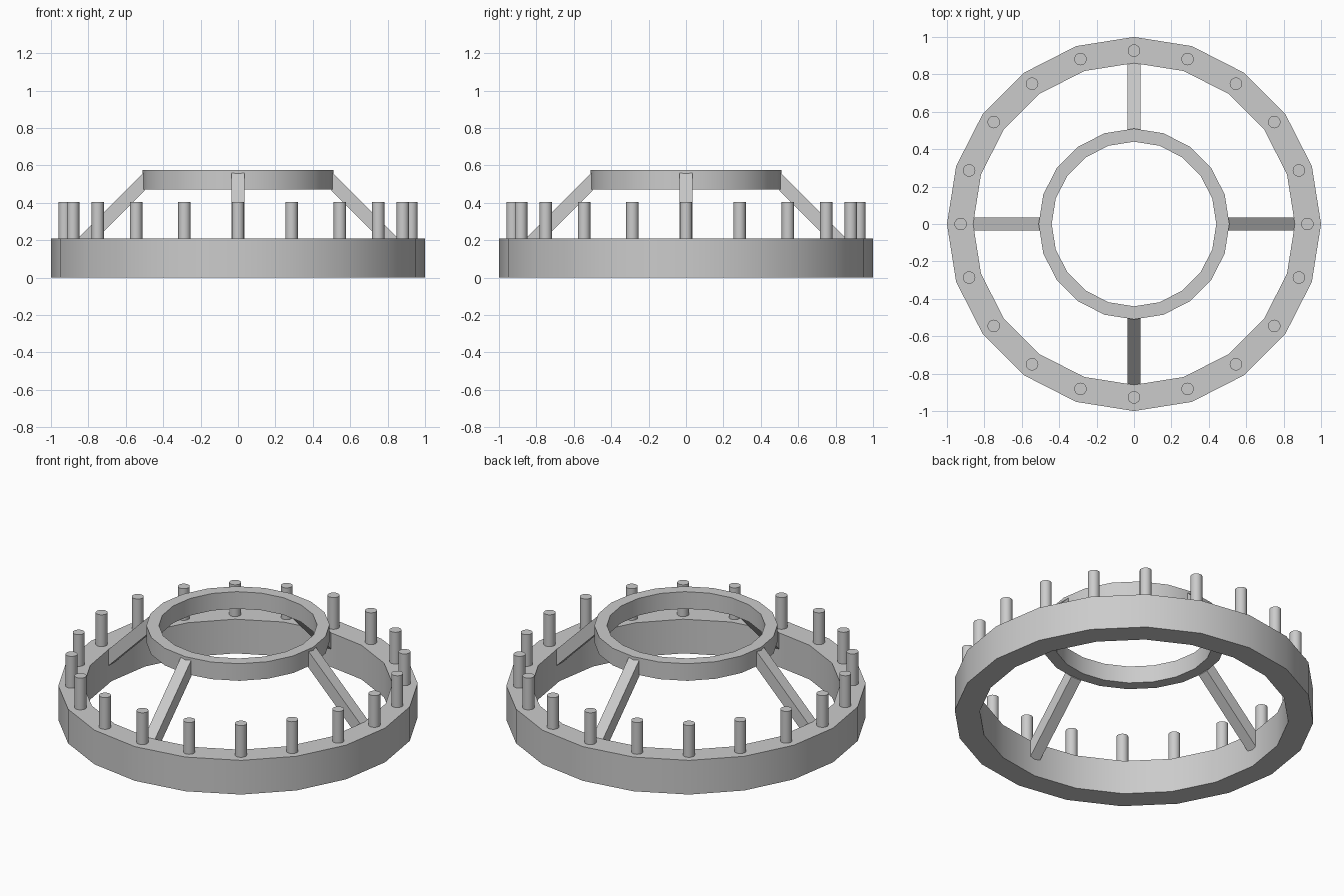
import bpy, bmesh, math
from mathutils import Matrix

if "Cube" in bpy.data.objects:
    bpy.data.objects.remove(bpy.data.objects["Cube"])

SIDES = 20


def finish(name, bm, smooth=False):
    bmesh.ops.recalc_face_normals(bm, faces=bm.faces)
    mesh = bpy.data.meshes.new(name)
    bm.to_mesh(mesh)
    bm.free()
    ob = bpy.data.objects.new(name, mesh)
    bpy.context.collection.objects.link(ob)
    if smooth:
        bpy.ops.object.select_all(action='DESELECT')
        ob.select_set(True)
        bpy.context.view_layer.objects.active = ob
        bpy.ops.object.shade_smooth_by_angle(angle=math.radians(30))
    return ob


def ring(name, r_in, r_out, z0, z1):
    # rectangular cross-section swept round the z axis
    bm = bmesh.new()
    section = [(r_in, z0), (r_out, z0), (r_out, z1), (r_in, z1)]
    loops = []
    for i in range(SIDES):
        a = 2 * math.pi * i / SIDES
        loops.append([bm.verts.new((r * math.cos(a), r * math.sin(a), z)) for r, z in section])
    for i in range(SIDES):
        p, q = loops[i], loops[(i + 1) % SIDES]
        for k in range(4):
            m = (k + 1) % 4
            bm.faces.new((p[k], q[k], q[m], p[m]))
    return finish(name, bm, True)


def strut(name, angle):
    # sloped bar with vertical ends that sit against both rings
    bm = bmesh.new()
    side = [(0.86, 0.205), (0.86, 0.105), (0.50, 0.465), (0.50, 0.565)]
    face = bm.faces.new([bm.verts.new((x, -0.035, z)) for x, z in side])
    ext = bmesh.ops.extrude_face_region(bm, geom=[face], use_keep_orig=True)
    moved = [g for g in ext['geom'] if isinstance(g, bmesh.types.BMVert)]
    bmesh.ops.translate(bm, verts=moved, vec=(0, 0.07, 0))
    bmesh.ops.rotate(bm, verts=bm.verts, matrix=Matrix.Rotation(angle, 3, 'Z'))
    return finish(name, bm)


def pin(name, angle):
    # upright peg standing on the base ring
    bm = bmesh.new()
    z0, z1 = 0.20, 0.405
    place = Matrix.Translation((0.927 * math.cos(angle), 0.927 * math.sin(angle), (z0 + z1) / 2))
    bmesh.ops.create_cone(bm, cap_ends=True, segments=24, radius1=0.033, radius2=0.033,
                          depth=z1 - z0, matrix=place)
    return finish(name, bm, True)


# Rings
ring("base_ring", 0.86, 1.0, 0.0, 0.21)
ring("upper_ring", 0.44, 0.51, 0.47, 0.575)

# Four sloped supports
for i in range(4):
    strut(f"support_strut_{i + 1}", i * math.pi / 2)

# Pegs, one at each corner of the base ring
for i in range(SIDES):
    pin(f"peg_{i + 1}", 2 * math.pi * i / SIDES)
